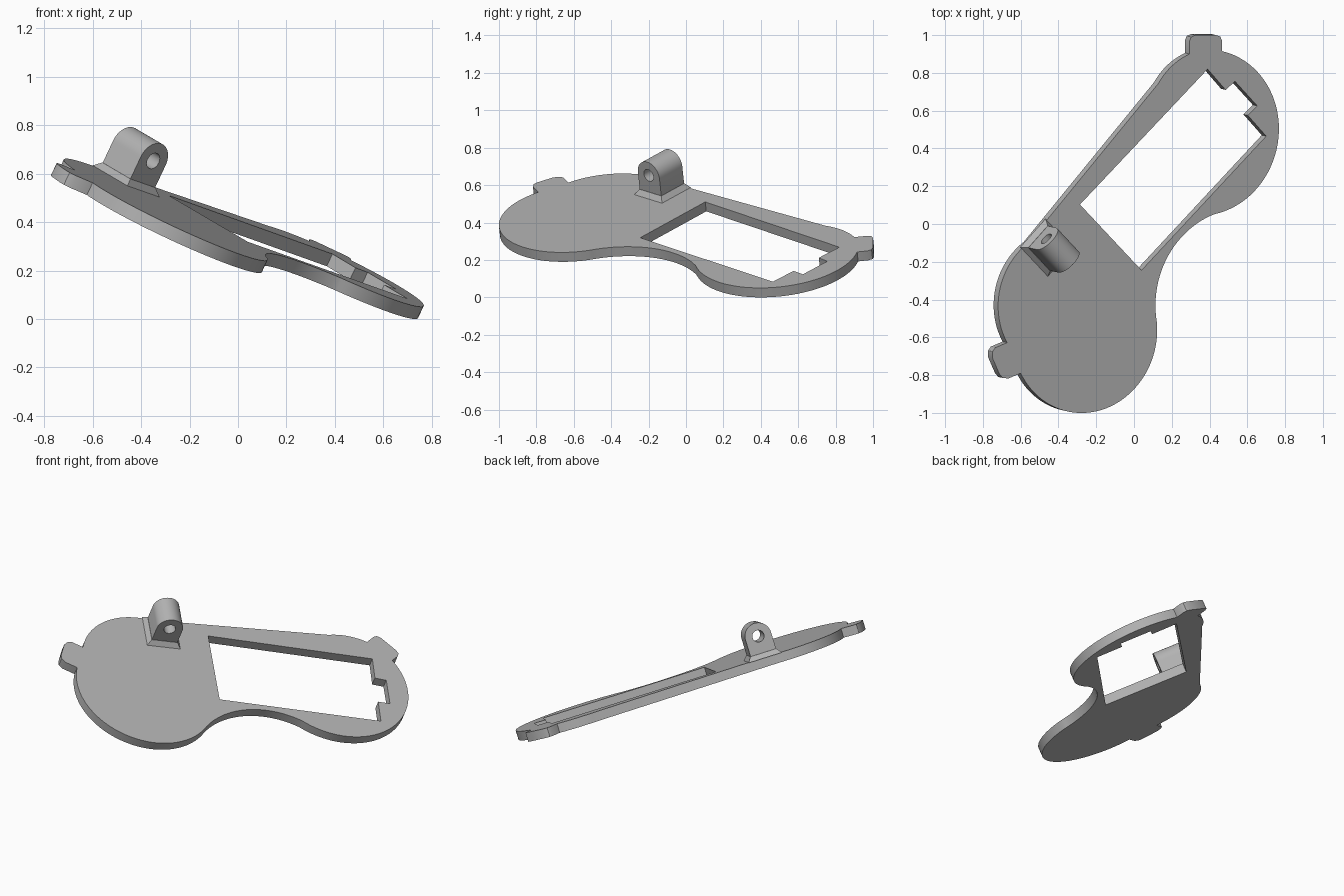
import bpy, bmesh, math
from mathutils import Vector, Matrix

if "Cube" in bpy.data.objects:
    bpy.data.objects.remove(bpy.data.objects["Cube"], do_unlink=True)

THICK = 0.056
SLOPE_X, SLOPE_Y, HEIGHT = -0.472, 0.1076, 0.364

grey = bpy.data.materials.new("plain grey")
grey.use_nodes = True
grey.diffuse_color = (0.45, 0.45, 0.45, 1)
grey.node_tree.nodes["Principled BSDF"].inputs["Base Color"].default_value = grey.diffuse_color


def lift(x, y):
    """Point of the tilted top surface above x, y."""
    return Vector((x, y, HEIGHT + SLOPE_X * x + SLOPE_Y * y))


# Frame of the tilted plate: across the opening, along it, and its normal
normal = Vector((-SLOPE_X, -SLOPE_Y, 1)).normalized()
across = (lift(0.04, -0.245) - lift(-0.286, 0.103)).normalized()
along = normal.cross(across)


def frame(origin, x, y, z):
    rot = Matrix((x, y, z)).transposed().to_4x4()
    return Matrix.Translation(origin) @ rot


plate_frame = frame(lift(0, 0), across, along, normal)
to_plate = plate_frame.inverted()


def flat(*points):
    """Ground-plan points moved into the plate's own plane."""
    return [(to_plate @ lift(*p)).to_2d() for p in points]


def arc(start, middle, end, steps=28):
    """Circular arc through three ground-plan points, in the plate's plane."""
    a, b, c = flat(start, middle, end)
    d = 2 * (a.x * (b.y - c.y) + b.x * (c.y - a.y) + c.x * (a.y - b.y))
    s = [p.length_squared for p in (a, b, c)]
    centre = Vector((s[0] * (b.y - c.y) + s[1] * (c.y - a.y) + s[2] * (a.y - b.y),
                     s[0] * (c.x - b.x) + s[1] * (a.x - c.x) + s[2] * (b.x - a.x))) / d
    first, mid, last = [math.atan2(*(p - centre).yx) for p in (a, b, c)]
    sweep = (last - first) % math.tau
    if (mid - first) % math.tau > sweep:
        sweep -= math.tau
    radius = (a - centre).length
    return [centre + radius * Vector((math.cos(first + sweep * i / steps),
                                      math.sin(first + sweep * i / steps)))
            for i in range(steps + 1)]


def finish(name, bm, matrix):
    bmesh.ops.remove_doubles(bm, verts=bm.verts, dist=0.0005)
    bmesh.ops.recalc_face_normals(bm, faces=bm.faces)
    mesh = bpy.data.meshes.new(name)
    bm.to_mesh(mesh)
    bm.free()
    mesh.materials.clear()
    mesh.materials.append(grey)
    obj = bpy.data.objects.new(name, mesh)
    bpy.context.collection.objects.link(obj)
    obj.matrix_world = matrix
    bpy.ops.object.select_all(action="DESELECT")
    obj.select_set(True)
    bpy.context.view_layer.objects.active = obj
    bpy.ops.object.shade_smooth_by_angle(angle=math.radians(30))
    return obj


def slab(name, loops, thickness, matrix):
    """Filled outline with holes, extruded evenly to both sides."""
    curve = bpy.data.curves.new(name + " outline", "CURVE")
    curve.dimensions = "2D"
    curve.fill_mode = "BOTH"
    curve.extrude = thickness / 2
    for loop in loops:
        spline = curve.splines.new("POLY")
        spline.points.add(len(loop) - 1)
        for point, p in zip(spline.points, loop):
            point.co = (p[0], p[1], 0, 1)
        spline.use_cyclic_u = True
    temp = bpy.data.objects.new(name + " outline", curve)
    bpy.context.collection.objects.link(temp)
    mesh = temp.evaluated_get(bpy.context.evaluated_depsgraph_get()).to_mesh()
    bm = bmesh.new()
    bm.from_mesh(mesh)
    bpy.data.objects.remove(temp, do_unlink=True)
    bpy.data.curves.remove(curve)
    return finish(name, bm, matrix)


# Plate: two round ends, a waist on one side, two small tabs
outline = (
    arc((-0.56, -0.10), (-0.718, -0.40), (-0.672, -0.628))
    + flat((-0.735, -0.655), (-0.748, -0.675), (-0.749, -0.71),
           (-0.712, -0.795), (-0.695, -0.815), (-0.665, -0.818))
    + arc((-0.60, -0.79), (-0.26, -1.0), (0.12, -0.51), 48)
    + arc((0.118, -0.50), (0.165, -0.20), (0.42, 0.05))
    + arc((0.43, 0.053), (0.767, 0.52), (0.466, 0.915), 48)
    + flat((0.466, 0.97), (0.457, 0.992), (0.435, 1.0),
           (0.325, 1.0), (0.303, 0.99), (0.295, 0.97))
    + arc((0.295, 0.90), (0.21, 0.845), (0.13, 0.745), 12)
)
opening = flat((-0.286, 0.103), (0.39, 0.82), (0.485, 0.71), (0.535, 0.755),
               (0.653, 0.625), (0.603, 0.575), (0.70, 0.465), (0.04, -0.245))
slab("plate", [outline, opening], THICK,
     plate_frame @ Matrix.Translation((0, 0, -THICK / 2)))

# Upright lug with a round top and a through hole
RADIUS, HOLE, RISE, LENGTH = 0.079, 0.035, 0.13, 0.18
foot = lift(-0.405, -0.187) - across * LENGTH / 2


def circle(radius, start, sweep, steps):
    return [(radius * math.cos(start + sweep * i / steps),
             RISE + radius * math.sin(start + sweep * i / steps)) for i in range(steps + 1)]


profile = [(-RADIUS, -0.01), (RADIUS, -0.01)] + circle(RADIUS, 0, math.pi, 24)
bore = circle(HOLE, 0, math.tau * 23 / 24, 23)
slab("hinge_lug", [profile, bore], LENGTH, frame(foot, along, normal, across))

# Sloped skirt around the lug's foot
SKIRT, FLARE = 0.028, 0.025
bm = bmesh.new()
bmesh.ops.create_cube(bm, size=2)
for v in bm.verts:
    low = v.co.z < 0
    grow = FLARE if low else 0.001
    v.co = (v.co.x * (LENGTH / 2 + grow), v.co.y * (RADIUS + grow), -0.002 if low else SKIRT)
finish("lug_skirt", bm, frame(foot, across, along, normal))
